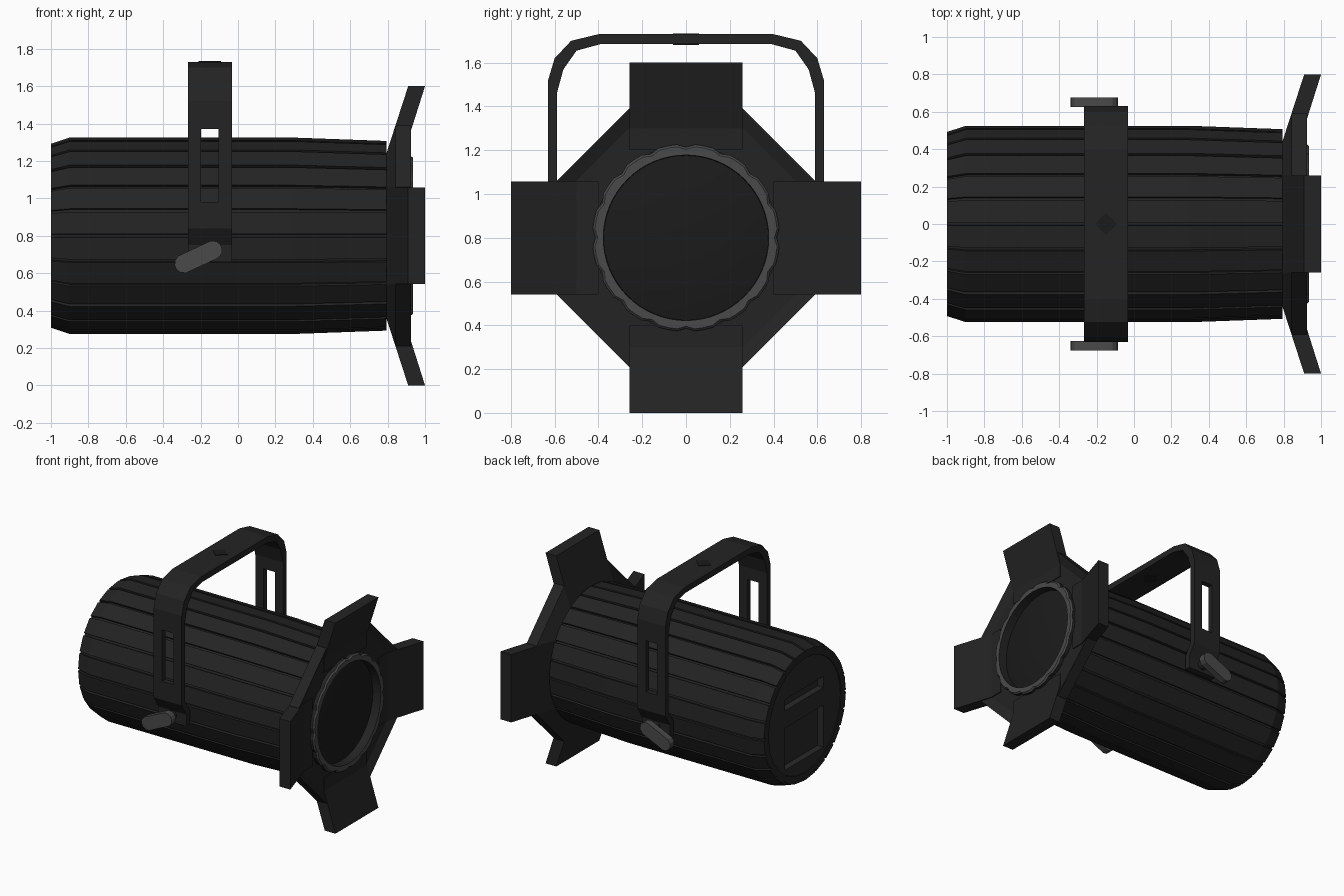
import bpy, bmesh, math
from mathutils import Matrix, Vector

if "Cube" in bpy.data.objects:
    bpy.data.objects.remove(bpy.data.objects["Cube"])

CZ = 0.80  # height of the lamp axis


def material(name, v):
    m = bpy.data.materials.new(name)
    m.diffuse_color = (v, v, v, 1)
    m.use_nodes = True
    m.node_tree.nodes["Principled BSDF"].inputs["Base Color"].default_value = m.diffuse_color
    return m


BLACK = material("matt_black", 0.017)
PLATE = material("rear_black", 0.022)
GLASS = material("dark_glass", 0.011)
GREY = material("mid_grey", 0.068)


def finish(name, bm, *mats):
    bmesh.ops.recalc_face_normals(bm, faces=bm.faces)
    me = bpy.data.meshes.new(name)
    bm.to_mesh(me)
    bm.free()
    for m in mats:
        me.materials.append(m)
    ob = bpy.data.objects.new(name, me)
    bpy.context.collection.objects.link(ob)
    return ob


def loft(name, rings, mat, caps=True, closed=False):
    """Skin a list of equal-length point rings."""
    bm = bmesh.new()
    vs = [[bm.verts.new(p) for p in r] for r in rings]
    n = len(rings[0])
    pairs = list(zip(vs, vs[1:])) + ([(vs[-1], vs[0])] if closed else [])
    for a, b in pairs:
        for i in range(n):
            j = (i + 1) % n
            bm.faces.new((a[i], a[j], b[j], b[i]))
    if caps and not closed:
        bm.faces.new(vs[0])
        bm.faces.new(vs[-1])
    return finish(name, bm, mat)


def circle(x, r, n):
    return [(x, r * math.cos(math.tau * i / n), CZ + r * math.sin(math.tau * i / n))
            for i in range(n)]


def octagon(x, a, b):
    """Octagon with flats of half width a at distance b."""
    return [(x, y, CZ + z) for y, z in ((a, b), (b, a), (b, -a), (a, -b),
                                        (-a, -b), (-b, -a), (-b, a), (-a, b))]


def cut(ob, size, loc):
    bm = bmesh.new()
    bmesh.ops.create_cube(bm, size=1, matrix=Matrix.Translation(loc) @ Matrix.Diagonal((*size, 1)))
    c = finish(ob.name + "_cutter", bm)
    c.hide_render = True
    c.hide_viewport = True
    c.display_type = 'WIRE'
    mod = ob.modifiers.new("cut", 'BOOLEAN')
    mod.operation = 'DIFFERENCE'
    mod.solver = 'EXACT'
    mod.object = c


# Housing: 24 flat panels separated by narrow grooves
def panel_ring(x, r, groove=0.016):
    pts = []
    for i in range(24):
        for deg, d in ((-0.9, groove), (0.7, groove), (0.9, 0), (14.1 - 0.1, 0)):
            a = math.radians(15 * i + deg)
            pts.append((x, (r - d) * math.cos(a), CZ + (r - d) * math.sin(a)))
    return pts


loft("housing", [panel_ring(-0.91, 0.435, 0), panel_ring(-1.0, 0.435, 0), panel_ring(-1.0, 0.492),
                 panel_ring(-0.9, 0.525), panel_ring(0.3, 0.525), panel_ring(0.795, 0.507)], BLACK)

# Rear plate with a slot and a square recess
rear = loft("rear_plate", [circle(-0.994, 0.434, 32), circle(-0.90, 0.434, 32)], PLATE)
cut(rear, (0.1, 0.46, 0.085), (-0.994, 0, CZ + 0.165))
cut(rear, (0.1, 0.46, 0.32), (-0.994, 0, CZ - 0.17))

# Octagonal door frame around the lens
loft("door_frame", [octagon(0.79, 0.16, 0.39), octagon(0.79, 0.26, 0.43), octagon(0.842, 0.26, 0.59),
                    octagon(0.926, 0.26, 0.59), octagon(0.898, 0.26, 0.5), octagon(0.898, 0.16, 0.39)],
     BLACK, closed=True)

# Four splayed door flaps
section = [(0.79, 0.40), (0.79, 0.43), (0.91, 0.80), (1.0, 0.80), (0.905, 0.50), (0.905, 0.40)]
for k, side in enumerate(("top", "left", "bottom", "right")):
    rot = Matrix.Rotation(k * math.pi / 2, 3, 'X')
    rings = []
    for y in (-0.258, 0.258):
        rings.append([rot @ Vector((x, y, r)) + Vector((0, 0, CZ)) for x, r in section])
    loft("door_flap_" + side, rings, BLACK)


# Notched lens ring: grey front, black sides
def notched(x, r):
    pts = []
    for i in range(64):
        a = math.tau * i / 64
        q = r - (0.014 if i % 4 == 0 else 0)
        pts.append((x, q * math.cos(a), CZ + q * math.sin(a)))
    return pts


ring = loft("lens_ring", [circle(0.86, 0.375, 64), notched(0.86, 0.428), notched(0.925, 0.428),
                          notched(0.936, 0.418), circle(0.936, 0.378, 64)], BLACK, closed=True)
ring.data.materials.append(GREY)
for p in ring.data.polygons:
    if p.normal.x > 0.4:
        p.material_index = 1

# Slightly domed lens
lens = loft("lens", [circle(0.85, 0.38, 48), circle(0.87, 0.38, 48), circle(0.89, 0.29, 48),
                     circle(0.903, 0.18, 48), circle(0.909, 0.06, 48)], GLASS)
for p in lens.data.polygons:
    p.use_smooth = p.normal.x > 0.5

# Yoke: bent strap swept across x, with adjustment slots
outer = [(0.575, 0.66), (0.575, 0.75), (0.63, 0.84), (0.63, 1.52), (0.60, 1.62), (0.525, 1.70), (0.40, 1.73)]
inner = [(0.53, 0.66), (0.53, 0.765), (0.59, 0.855), (0.59, 1.46), (0.56, 1.57), (0.50, 1.655), (0.39, 1.685)]
path = list(zip(outer, inner))
path += [((-o[0], o[1]), (-i[0], i[1])) for o, i in reversed(path)]
yoke = loft("yoke", [[(-0.268, *o), (-0.032, *o), (-0.032, *i), (-0.268, *i)] for o, i in path], BLACK)
cut(yoke, (0.094, 1.6, 0.39), (-0.15, 0, 1.175))

# Diamond-headed hanging bolt
loft("hanging_bolt", [[(-0.15 + 0.06 * c, 0.06 * s, z) for c, s in ((1, 0), (0, 1), (-1, 0), (0, -1))]
                      for z in (1.68, 1.734)], GLASS)

# Tilt handles and their pivots on both sides
tilt = math.radians(25)
shape = [(0.095, 0.05), (0.122, 0.035), (0.134, 0.012), (0.134, -0.012), (0.122, -0.035), (0.095, -0.05)]
shape += [(-u, -v) for u, v in shape]
for s, side in ((-1, "front"), (1, "back")):
    def at(u, v, y):
        return (-0.212 + u * math.cos(tilt) - v * math.sin(tilt), s * y,
                0.687 + u * math.sin(tilt) + v * math.cos(tilt))
    loft("tilt_handle_" + side, [[at(u, v, y) for u, v in shape] for y in (0.625, 0.675)], GREY)
    loft("pivot_" + side, [[at(0.07 + 0.035 * math.cos(math.tau * i / 12),
                               0.035 * math.sin(math.tau * i / 12), y) for i in range(12)]
                           for y in (0.48, 0.63)], BLACK)
